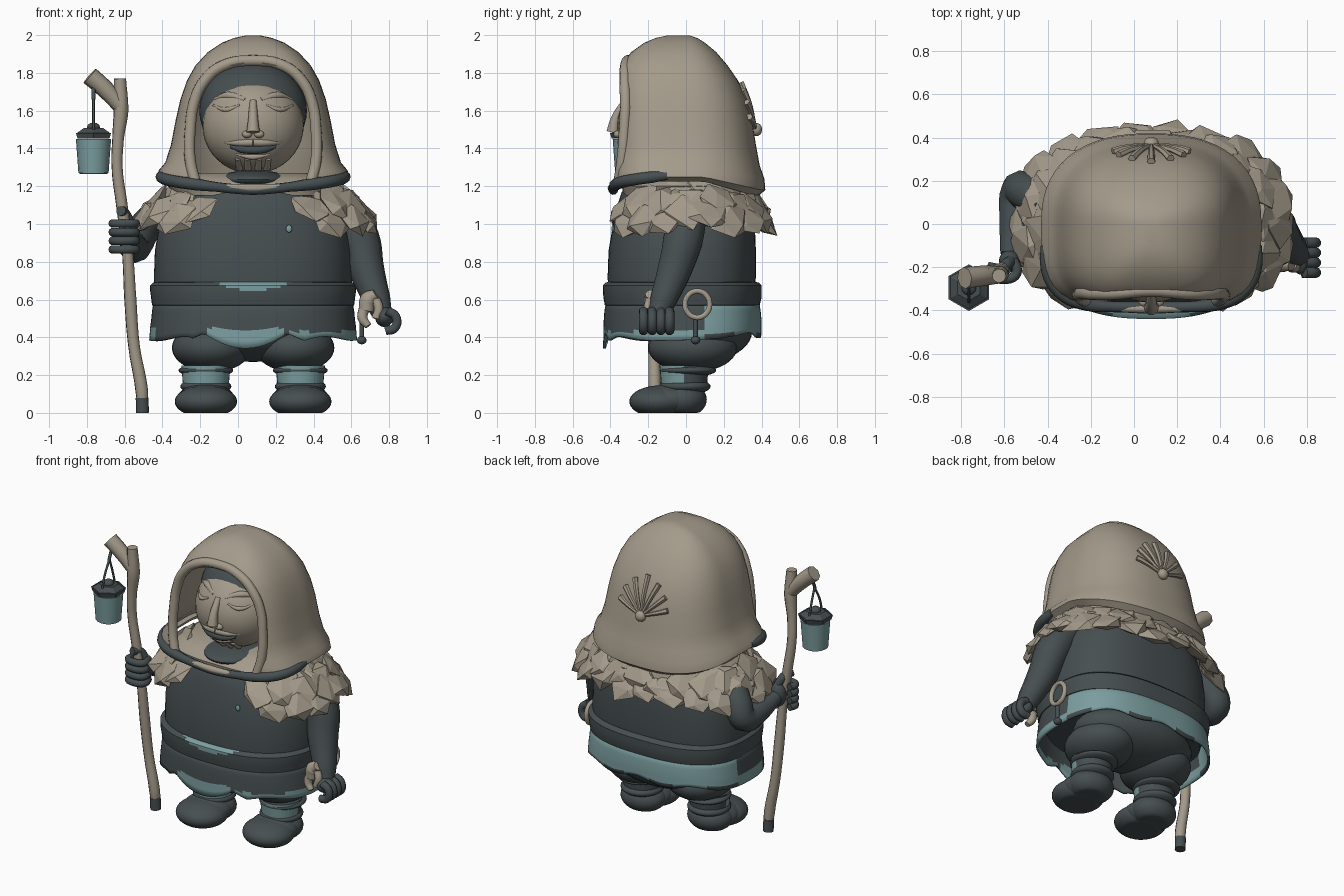
import bpy, bmesh, math, random
from mathutils import Matrix, Vector

random.seed(4)
cube = bpy.data.objects.get("Cube")
if cube:
    bpy.data.objects.remove(cube, do_unlink=True)
CX = 0.08


def material(name, rgb):
    m = bpy.data.materials.new(name)
    m.use_nodes = True
    m.diffuse_color = (*rgb, 1)
    m.node_tree.nodes["Principled BSDF"].inputs["Base Color"].default_value = (*rgb, 1)
    return m


BEIGE = material("warm beige", (0.37, 0.325, 0.255))
DARK = material("dark slate", (0.062, 0.077, 0.081))
TEAL = material("pale teal", (0.2, 0.34, 0.35))


def activate(ob):
    bpy.ops.object.select_all(action="DESELECT")
    ob.select_set(True)
    bpy.context.view_layer.objects.active = ob


def finish(name, bm, mats, smooth=True, rule=None):
    """Turn a bmesh into a named, coloured object."""
    bmesh.ops.recalc_face_normals(bm, faces=bm.faces)
    if rule:
        for f in bm.faces:
            f.material_index = int(rule(f.calc_center_median()))
    me = bpy.data.meshes.new(name)
    bm.to_mesh(me)
    bm.free()
    ob = bpy.data.objects.new(name, me)
    bpy.context.collection.objects.link(ob)
    for m in mats:
        me.materials.append(m)
    if smooth:
        activate(ob)
        bpy.ops.object.shade_smooth_by_angle(angle=math.radians(40))
    return ob


def modify(ob, kind, **settings):
    mod = ob.modifiers.new(kind.title(), kind)
    for k, v in settings.items():
        setattr(mod, k, v)
    activate(ob)
    bpy.ops.object.modifier_apply(modifier=mod.name)


def loft(name, rows, mats, front=2.4, back=2.4, caps=(True, True), bend=None, rule=None, thick=0, n=64):
    """Stack superellipse rings given as (z, half width, front depth, back depth)."""
    bm = bmesh.new()
    rings = []
    for z, a, f, b in rows:
        ring = []
        for i in range(n):
            t = math.tau * i / n
            c, s = math.cos(t), math.sin(t)
            e = back if s > 0 else front
            k = (abs(c) ** e + abs(s) ** e) ** (-1 / e)
            p = Vector((CX + a * c * k, s * k * (b if s > 0 else f), z))
            ring.append(bm.verts.new(bend(p) if bend else p))
        rings.append(ring)
    for lo, hi in zip(rings, rings[1:]):
        for i in range(n):
            j = (i + 1) % n
            bm.faces.new((lo[i], lo[j], hi[j], hi[i]))
    for ring, capped in zip((rings[0], rings[-1]), caps):
        if capped:
            bm.faces.new(ring)
    ob = finish(name, bm, mats, True, rule)
    if thick:
        modify(ob, "SOLIDIFY", thickness=thick, offset=-1)
    return ob


def ball(name, at, size, mat, floor=None):
    bm = bmesh.new()
    bmesh.ops.create_uvsphere(bm, u_segments=32, v_segments=20, radius=1,
                              matrix=Matrix.Translation(at) @ Matrix.Diagonal((*size, 1)))
    if floor is not None:
        for v in bm.verts:
            v.co.z = max(v.co.z, floor)
    return finish(name, bm, [mat])


def tube(name, points, radius, mat, radii=None, cyclic=False, sides=3):
    cu = bpy.data.curves.new(name, "CURVE")
    cu.dimensions, cu.bevel_depth, cu.bevel_resolution = "3D", radius, sides
    cu.use_fill_caps, cu.resolution_u = True, 5
    sp = cu.splines.new("BEZIER")
    sp.bezier_points.add(len(points) - 1)
    sp.use_cyclic_u = cyclic
    for i, (bp, p) in enumerate(zip(sp.bezier_points, points)):
        bp.co = p
        bp.handle_left_type = bp.handle_right_type = "AUTO"
        bp.radius = radii[i] if radii else 1
    ob = bpy.data.objects.new(name, cu)
    bpy.context.collection.objects.link(ob)
    cu.materials.append(mat)
    activate(ob)
    bpy.ops.object.convert(target="MESH")
    bpy.ops.object.shade_smooth_by_angle(angle=math.radians(45))


# Hood shell with an arched opening
HOOD = [(1.14, .47, .37, .38), (1.18, .51, .39, .42), (1.24, .50, .39, .415), (1.31, .465, .385, .39),
        (1.42, .435, .385, .37), (1.55, .41, .385, .35), (1.66, .385, .38, .32), (1.76, .35, .37, .275),
        (1.84, .305, .345, .22), (1.91, .24, .29, .16), (1.96, .165, .22, .1), (1.985, .1, .16, .06), (1.998, .04, .1, .02)]


def hood_y(x, z, side):
    for lo, hi in zip(HOOD, HOOD[1:]):
        if lo[0] <= z <= hi[0]:
            t = (z - lo[0]) / (hi[0] - lo[0])
            a, f, b = (lo[i] + (hi[i] - lo[i]) * t for i in (1, 2, 3))
            u = min(abs(x - CX) / a, 1)
            return b * (1 - u ** 2.4) ** (1 / 2.4) if side > 0 else -f * (1 - u ** 4) ** 0.25


def lift_front(p):
    if p.z < 1.35:
        p.z += 0.08 * max(0, min(1, (0.4 - p.y) / 0.3)) * (1.35 - p.z) / 0.2
    return p


hood = loft("hood", HOOD, [BEIGE], 3.6, 2.4, caps=(False, True), bend=lift_front, thick=0.03)
half = [(.29, 1.2), (.32, 1.33), (.32, 1.5), (.30, 1.64), (.25, 1.75), (.16, 1.83)]
arch = [(CX - w, z) for w, z in half] + [(CX, 1.86)] + [(CX + w, z) for w, z in reversed(half)]
bm = bmesh.new()
face = bm.faces.new([bm.verts.new((x, -0.7, z)) for x, z in arch])
ext = bmesh.ops.extrude_face_region(bm, geom=[face])["geom"]
bmesh.ops.translate(bm, verts=[v for v in ext if isinstance(v, bmesh.types.BMVert)], vec=(0, 0.6, 0))
cutter = finish("opening_cutter", bm, [BEIGE], False)
cutter.hide_render = True
modify(hood, "BOOLEAN", operation="DIFFERENCE", object=cutter, solver="EXACT")
bpy.data.objects.remove(cutter, do_unlink=True)
activate(hood)
bpy.ops.object.shade_smooth_by_angle(angle=math.radians(40))
tube("hood_rim", [(CX + (x - CX) * 1.04, hood_y(x, z, -1) + .022, z + .005) for x, z in arch], .03, BEIGE)
trim = []
for i in range(15):
    t = math.pi * (1.08 + 0.84 * i / 14)
    c, s = math.cos(t), math.sin(t)
    k = (c ** 4 + s ** 4) ** -0.25
    trim.append((CX + .49 * c * k, .385 * s * k, 1.18 + .08 * abs(c) ** 1.6))
tube("hood_trim", trim, .032, DARK, [.7] + [1] * 4 + [.8] * 5 + [1] * 4 + [.7])
tube("trim_cord", [(CX + x, -.392, 1.19 + .3 * x * x) for x in (-.14, 0, .14)], .023, BEIGE, (.7, 1, .7))
loft("hood_lining", [(1.15, .42, .33, .33), (1.2, .45, .34, .35), (1.24, .40, .3, .32), (1.27, .28, .18, .22)], [BEIGE], 3, 2.4)

# Fan ornament on the back of the hood
ball("fan_hub", (CX, hood_y(CX, 1.5, 1) + .015, 1.5), (.035, .03, .035), BEIGE)
for i in range(-3, 4):
    a = i * math.radians(23)
    pts = []
    for r in (.03, .14, .25 - .02 * abs(i)):
        x, z = CX + r * math.sin(a), 1.5 + r * math.cos(a)
        pts.append((x, hood_y(x, z, 1) + .01, z))
    tube("fan_rod", pts, .015, BEIGE, (.7, 1, 1.25), sides=1)

# Head and face
ball("hair", (CX, -.04, 1.6), (.285, .25, .255), DARK)
ball("face", (CX, -.12, 1.52), (.268, .245, .255), BEIGE)
ball("neck", (CX, -.1, 1.235), (.19, .265, .05), DARK)


def face_pt(x, z, out=0.0):
    d = 1 - (x / .268) ** 2 - ((z - 1.52) / .255) ** 2
    return (CX + x, -.12 - .245 * math.sqrt(max(d, 0)) - out, z)


tube("nose_bridge", [face_pt(0, 1.65, -.01), face_pt(0, 1.56, .01), face_pt(0, 1.485, .025)], .032, BEIGE, (.6, .8, 1.1))
tube("mouth", [face_pt(x, 1.393 + 1.1 * x * x, .002) for x in (-.12, -.06, 0, .06, .12)], .024, DARK, (.3, .9, 1, .9, .3))
tube("lower_lip", [face_pt(x, 1.355 + 1.6 * x * x) for x in (-.09, 0, .09)], .017, BEIGE, (.3, 1, .3))
for s in (-1, 1):
    ball("nostril", face_pt(s * .032, 1.475, .002), (.026, .022, .02), BEIGE)
    tube("eyelid", [face_pt(s * x, 1.605 + 5 * (x - .14) ** 2, -.005) for x in (.07, .14, .21)], .014, BEIGE, (.4, 1, .4))
    tube("brow", [face_pt(s * x, z, -.014) for x, z in ((.04, 1.655), (.13, 1.68), (.2, 1.66))], .022, BEIGE, (.7, 1, .4))
    tube("moustache", [face_pt(s * x, z, -.007) for x, z in ((0, 1.432), (.07, 1.43), (.15, 1.43))], .022, BEIGE, (1, .9, .3))
    for x in (.03, .08):
        tube("beard_lock", [face_pt(s * x, 1.35, -.008), face_pt(s * x * .9, 1.295, -.008)], .02, BEIGE, (.8, 1))

# Torso, belt and skirt
loft("torso", [(.5, .5, .38, .33), (.6, .52, .41, .36), (.72, .525, .415, .37), (.86, .52, .41, .37), (.98, .5, .39, .365),
               (1.08, .46, .37, .35), (1.17, .40, .34, .32), (1.24, .3, .28, .26)], [DARK], 2.4, 2.6)
loft("belt", [(.56, .5, .4, .36), (.57, .535, .43, .39), (.61, .54, .437, .4), (.645, .545, .44, .4), (.66, .545, .44, .4),
              (.675, .545, .44, .4), (.69, .53, .425, .385), (.695, .5, .4, .36)], [DARK, TEAL], 2.5, 2.6, n=96,
     rule=lambda c: c.y < 0 and c.z > .645 + 1.2 * (c.x - CX) ** 2 and abs(c.x - CX) < .19)


def ragged(p):
    if p.z < .5:
        d, drop = abs(p.x - .04), .015 * math.sin(p.x * 17)
        if p.y < 0 and d < .3:
            drop = -.08 * max(0, 1 - (d / .22) ** 2) + .035 * min(1, (.3 - d) / .08)
        p.z += (drop + .03 * p.y) * (.5 - p.z) / .1
    return p


def skirt_teal(c):
    if c.y > .1:
        return c.z > .42
    flap = c.y < 0 and abs(c.x - .035) < .2 and c.z < .448
    left_strip = c.z < .43 and c.x > .26
    right_strip = c.z < .47 and c.x < -.42 and c.y > -.2
    return flap or left_strip or right_strip


loft("skirt", [(.6, .525, .42, .385), (.54, .535, .432, .395), (.49, .54, .436, .4), (.46, .545, .437, .4), (.445, .546, .438, .4),
               (.425, .548, .438, .4), (.4, .55, .44, .4)], [DARK, TEAL], 2.5, 2.6, caps=(False, False), bend=ragged,
     thick=.015, n=128, rule=skirt_teal)
ball("chest_badge", (.27, -.387, .975), (.016, .008, .02), TEAL)

# Trousers, legs and boots
ball("seat", (CX, .08, .43), (.42, .27, .16), DARK)
for s in (-1, 1):
    x = CX + s * .25
    ball("thigh", (CX + s * .22, .035, .345), (.21, .235, .13), DARK)
    bm = bmesh.new()
    bmesh.ops.create_cone(bm, cap_ends=True, segments=32, radius1=.12, radius2=.13, depth=.12,
                          matrix=Matrix.Translation((x, -.01, .19)))
    finish("shin", bm, [DARK, TEAL], rule=lambda c: c.y < -.01 and c.z < .24)
    ball("ankle", (x, -.005, .14), (.135, .135, .045), DARK)
    ball("shin_fold", (x, .01, .225), (.145, .15, .035), DARK)
    ball("boot_toe", (x, -.14, .06), (.165, .16, .085), DARK, 0)
    ball("boot_instep", (x, -.08, .07), (.155, .15, .085), DARK, 0)
    ball("boot_heel", (x, -.02, .07), (.15, .13, .095), DARK, 0)

# Shaggy shoulder mantle made of faceted clumps
bm = bmesh.new()
for rx, ry, z, n, turn in ((.43, .31, 1.17, 20, 0), (.53, .36, 1.1, 22, .5), (.585, .38, 1.045, 22, 0)):
    for i in range(n):
        t = math.tau * (i + turn) / n
        c, s = math.cos(t), math.sin(t)
        k = (abs(c) ** 2.5 + abs(s) ** 2.5) ** -0.4
        x, y = CX + .005 + rx * c * k, .01 + ry * s * k
        if y < 0 and -.2 < x < .36:
            continue
        m = (Matrix.Translation((x, y, z + random.uniform(-.025, .02))) @ Matrix.Rotation(t, 4, "Z")
             @ Matrix.Rotation(random.uniform(-.85, -.5), 4, "Y") @ Matrix.Rotation(random.uniform(-.35, .35), 4, "X")
             @ Matrix.Diagonal((.04, .125, .118, 1)))
        clump = bmesh.ops.create_icosphere(bm, subdivisions=1, radius=1, matrix=m)["verts"]
        for v in clump:
            v.co += Vector(random.uniform(-.015, .015) for _ in range(3))
finish("shoulder_mantle", bm, [BEIGE], False)

# Left arm with closed fist
tube("left_arm", [(.54, .01, 1.08), (.64, -.015, .92), (.68, -.06, .76), (.735, -.12, .6), (.765, -.15, .52)], .105, DARK,
     (1, 1.05, .9, .7, .5))
ball("left_palm", (.775, -.15, .51), (.05, .085, .055), DARK)
for i in range(4):
    y = -.225 + i * .046
    tube("left_finger", [(.79, y, .54), (.835, y, .51), (.83, y, .45), (.78, y, .435)], .025, DARK)
tube("left_cuff", [(.73, -.19, .63), (.69, -.18, .6), (.68, -.18, .54)], .045, BEIGE, (.6, 1, .9))
tube("left_thumb", [(.67, -.18, .56), (.66, -.19, .5), (.69, -.2, .46)], .03, BEIGE, (1, .9, .6))
tube("left_thumb_base", [(.73, -.19, .6), (.745, -.2, .55), (.73, -.2, .5)], .025, BEIGE)

# Ring with hanging key
tube("key_ring", [(.66, .06 + .065 * math.cos(a), .575 + .07 * math.sin(a)) for a in (math.tau * i / 10 for i in range(10))],
     .015, BEIGE, cyclic=True)
tube("key_shaft", [(.655, .05, .5), (.655, .05, .38)], .013, DARK)
ball("key_end", (.655, .05, .385), (.025, .025, .022), DARK)

# Right arm gripping the staff
tube("right_arm", [(-.4, .08, 1.07), (-.5, .15, .97), (-.535, .15, .89), (-.555, .01, .89), (-.575, -.14, .93)], .085, DARK,
     (1, 1.05, 1, .85, .55))
ball("right_palm", (-.575, -.17, .94), (.05, .05, .08), DARK)
for i in range(4):
    z = .865 + i * .046
    tube("right_finger", [(-.56, -.16, z), (-.545, -.23, z), (-.60, -.255, z), (-.66, -.23, z), (-.65, -.18, z)], .023, DARK)
tube("right_thumb", [(-.57, -.17, 1.0), (-.6, -.2, 1.06), (-.62, -.25, 1.07)], .027, DARK)

# Crooked staff
tube("staff", [(-.505, -.16, .02), (-.51, -.165, .12), (-.55, -.17, .35), (-.57, -.185, .6), (-.585, -.2, .85), (-.615, -.21, 1.1),
               (-.64, -.22, 1.3), (-.635, -.23, 1.45), (-.62, -.235, 1.6), (-.625, -.24, 1.77)], .031, BEIGE,
     (.9, 1.1, 1, 1.05, .95, 1, .95, 1, 1.3, 1.05))
tube("staff_branch", [(-.62, -.235, 1.62), (-.7, -.24, 1.71), (-.785, -.25, 1.785)], .05, BEIGE, (.8, .95, 1), sides=2)
tube("staff_tip", [(-.505, -.16, 0), (-.508, -.162, .08)], .035, DARK)

# Hanging lantern
LX, LY = -.765, -.295
for name, r1, r2, z, h, mat, seg in (("lantern_glass", .08, .093, 1.36, .18, TEAL, 16), ("lantern_base", .075, .075, 1.272, .012, DARK, 16),
                                     ("lantern_brim", .098, .108, 1.468, .03, DARK, 6), ("lantern_cap", .1, .06, 1.495, .025, DARK, 6)):
    bm = bmesh.new()
    bmesh.ops.create_cone(bm, cap_ends=True, segments=seg, radius1=r1, radius2=r2, depth=h, matrix=Matrix.Translation((LX, LY, z)))
    finish(name, bm, [mat], seg > 6)
ball("lantern_knob", (LX, LY, 1.512), (.034, .034, .025), DARK)
for s in (-1, 1):
    tube("lantern_wire", [(LX, LY + s * .07, 1.48), (LX, LY + s * .045, 1.57), (LX, -.285, 1.67)], .007, DARK)
tube("lantern_hook", [(LX, -.29, 1.66), (LX, -.28, 1.69), (LX, -.25, 1.74)], .01, DARK)
